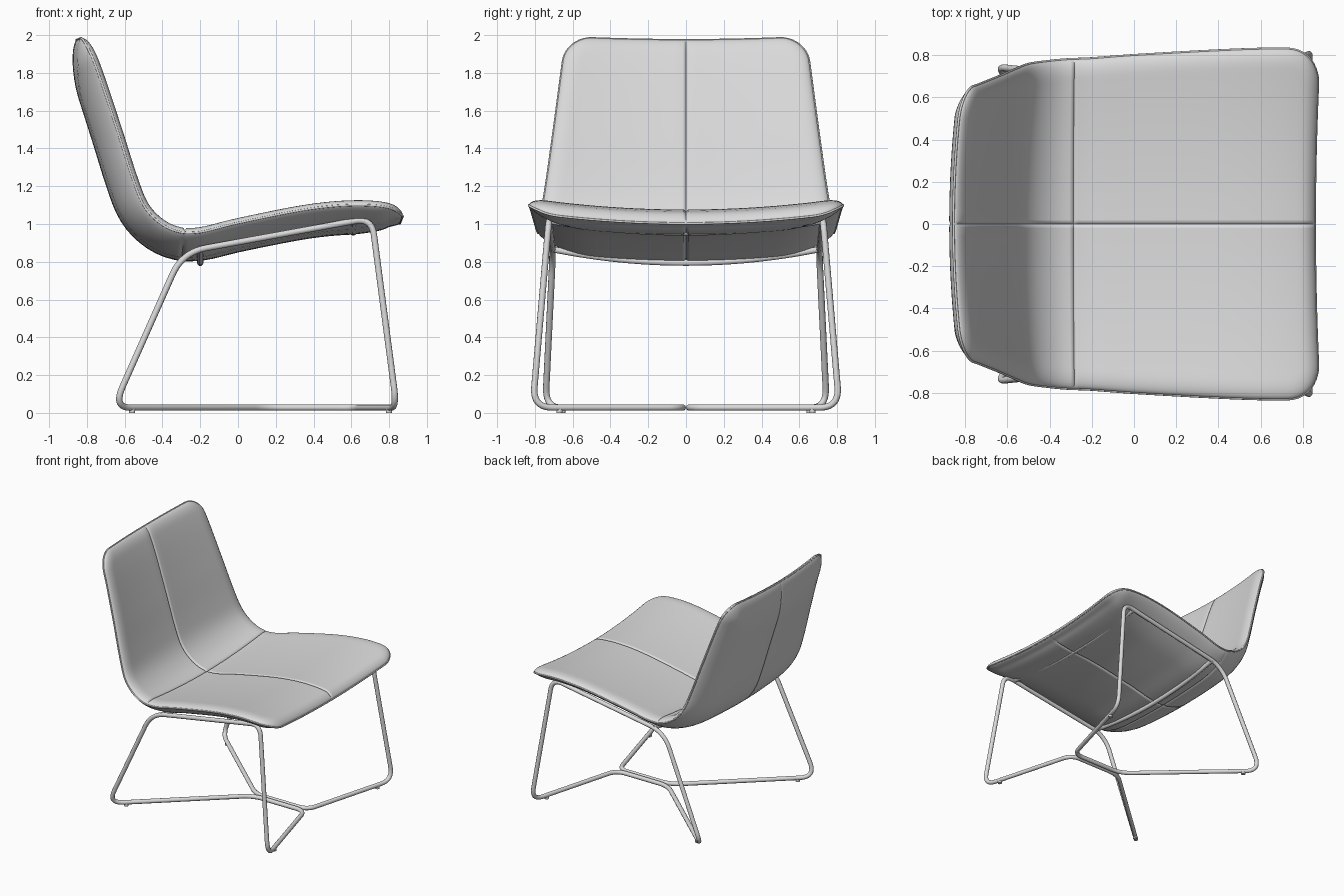
import bpy, bmesh, math
from mathutils import Vector

cube = bpy.data.objects.get("Cube")
if cube:
    bpy.data.objects.remove(cube, do_unlink=True)


def material(name, value):
    m = bpy.data.materials.new(name)
    m.use_nodes = True
    colour = (value, value, value, 1)
    m.diffuse_color = colour
    m.node_tree.nodes["Principled BSDF"].inputs["Base Color"].default_value = colour
    return m


GREY = material("light grey", 0.7)

# Side profile of the shell edge, front lip to backrest top: x, z, half width
PROFILE = [Vector(p) for p in (
    (0.88, 1.06, 0.825), (0.79, 1.09, 0.83), (0.6, 1.10, 0.83), (0.35, 1.075, 0.82),
    (0, 1.005, 0.80), (-0.2, 0.957, 0.785), (-0.32, 0.96, 0.78), (-0.42, 1.01, 0.77),
    (-0.5, 1.10, 0.758), (-0.56, 1.25, 0.735), (-0.64, 1.5, 0.70), (-0.74, 1.8, 0.66),
    (-0.815, 1.99, 0.635))]


def smooth_path(pts, steps=24):
    """Catmull-Rom curve through the points."""
    ext = [2 * pts[0] - pts[1]] + pts + [2 * pts[-1] - pts[-2]]
    out = []
    for a, b, c, d in zip(ext, ext[1:], ext[2:], ext[3:]):
        for i in range(steps):
            t = i / steps
            out.append(0.5 * (2 * b + (c - a) * t + (2 * a - 5 * b + 4 * c - d) * t ** 2
                              + (3 * b - a - 3 * c + d) * t ** 3))
    return out + [pts[-1]]


PATH = smooth_path(PROFILE)
DIST = [0.0]
for a, b in zip(PATH, PATH[1:]):
    DIST.append(DIST[-1] + (b - a).length)
LENGTH = DIST[-1]
SEAM = next(d for p, d in zip(PATH, DIST) if p.x < -0.28)


def at(s):
    s = min(max(s, 0), LENGTH)
    i = max(k for k in range(len(DIST) - 1) if DIST[k] <= s)
    return PATH[i].lerp(PATH[i + 1], (s - DIST[i]) / (DIST[i + 1] - DIST[i]))


def corner(s):
    return 0.16 if s < LENGTH / 2 else 0.14


def half_width(s):
    r, d = corner(s), min(s, LENGTH - s)
    w = at(s).z
    return w if d >= r else w - r + math.sqrt(max(0, r * r - (r - d) ** 2))


def shell_point(s, u, side):
    """side: 1 upper cushion, -1 underside, 0 the edge seam."""
    p, t = at(s), at(s + 0.03) - at(s - 0.03)
    normal = Vector((t.y, 0, -t.x)).normalized()
    y = u * half_width(s)
    r, d = corner(s), min(s, LENGTH - s)
    px, pd = abs(y) - (p.z - r), r - d
    e = r - (math.hypot(px, pd) if px > 0 and pd > 0 else max(px, pd))
    dip = (0.062 - 0.018 * s / LENGTH) * (1 - (y / p.z) ** 2)
    # pinch along the two stitched seams
    groove = 0.012 * max(max(0, 1 - abs(y) / 0.01), max(0, 1 - abs(s - SEAM) / 0.01))
    if side > 0:
        f = (1 - (1 - min(max(e, 0) / 0.09, 1)) ** 2) ** 0.5
        off = (0.036 - groove) * f
    else:
        f = (1 - (1 - min(max(e, 0) / 0.32, 1)) ** 2) ** 0.72
        off = side * (0.097 - groove) * f
    q = Vector((p.x, y, p.y)) + normal * (off - dip)
    return q


# Sample positions, denser at the rim and the seams
rim = [0.16 * (1 - math.cos(math.pi / 2 * i / 10)) for i in range(10)]
inner = [0.16 + (LENGTH - 0.32) * i / 60 for i in range(61)]
fine = [-0.02, -0.01, 0, 0.01, 0.02]
S = rim + [s for s in inner if abs(s - SEAM) > 0.025] + [SEAM + k for k in fine]
S = sorted(S + [LENGTH - d for d in rim])
half = [1 - 0.2 * (1 - math.cos(math.pi / 2 * i / 10)) for i in range(10)]
half += [0.8 - 0.07 * i for i in range(11)] + [0.026, 0.013]
U = sorted([-u for u in half] + [0] + half)

# Upholstered shell
bm = bmesh.new()
for side in (1, -1):
    grid = [[bm.verts.new(shell_point(s, u, side)) for u in U] for s in S]
    for r0, r1 in zip(grid, grid[1:]):
        for j in range(len(U) - 1):
            quad = [r0[j], r0[j + 1], r1[j + 1], r1[j]]
            bm.faces.new(quad if side < 0 else quad[::-1])
bmesh.ops.remove_doubles(bm, verts=bm.verts, dist=0.0002)
bmesh.ops.recalc_face_normals(bm, faces=bm.faces)
for f in bm.faces:
    f.smooth = True
mesh = bpy.data.meshes.new("upholstered_shell")
bm.to_mesh(mesh)
bm.free()
mesh.materials.append(GREY)
shell = bpy.data.objects.new("upholstered_shell", mesh)
bpy.context.collection.objects.link(shell)
bpy.ops.object.select_all(action="DESELECT")
bpy.context.view_layer.objects.active = shell
shell.select_set(True)
bpy.ops.object.shade_smooth_by_angle(angle=math.radians(50))


def tube(name, pts, radius, closed=False):
    cu = bpy.data.curves.new(name, "CURVE")
    cu.dimensions = "3D"
    cu.bevel_depth, cu.bevel_resolution = radius, 3
    cu.use_fill_caps = True
    sp = cu.splines.new("POLY")
    sp.points.add(len(pts) - 1)
    for sp_pt, p in zip(sp.points, pts):
        sp_pt.co = (*p, 1)
    sp.use_cyclic_u, sp.use_smooth = closed, True
    cu.materials.append(GREY)
    ob = bpy.data.objects.new(name, cu)
    bpy.context.collection.objects.link(ob)
    bpy.ops.object.select_all(action="DESELECT")
    bpy.context.view_layer.objects.active = ob
    ob.select_set(True)
    bpy.ops.object.convert(target="MESH")
    return ob


def rounded_loop(corners, steps=10):
    """Closed path with each corner (point, cut length) bent smoothly."""
    out, n = [], len(corners)
    for i, (p, cut) in enumerate(corners):
        a = p + (corners[i - 1][0] - p).normalized() * cut
        b = p + (corners[(i + 1) % n][0] - p).normalized() * cut
        for k in range(steps + 1):
            t = k / steps
            out.append(a * (1 - t) ** 2 + p * 2 * t * (1 - t) + b * t * t)
    return out


# Piping around the shell edge
edge = [shell_point(s, 1, 0) for s in S]
edge += [shell_point(LENGTH, u, 0) for u in U[-2:0:-1]]
edge += [shell_point(s, -1, 0) for s in S[::-1]]
edge += [shell_point(0, u, 0) for u in U[1:-1]]
tube("edge_piping", edge, 0.006, True)

# Bent tube side frames, meeting along the middle of the floor
for name, k in (("left", 1), ("right", -1)):
    loop = [(Vector((x, k * y, z)), cut) for x, y, z, cut in (
        (0.84, 0.812, 0.028, 0.11), (0.708, 0.725, 1.032, 0.09),
        (-0.295, 0.705, 0.85, 0.13), (-0.66, 0.745, 0.028, 0.12),
        (0.15, 0.017, 0.028, 0.09), (0.62, 0.017, 0.028, 0.08))]
    tube(name + "_side_frame", rounded_loop(loop), 0.017, True)
    # Floor glides
    for end, x, y in (("front", 0.8, 0.67), ("rear", -0.56, 0.655)):
        bpy.ops.mesh.primitive_cylinder_add(vertices=16, radius=0.016, depth=0.024,
                                            location=(x, k * y, 0.012))
        glide = bpy.context.object
        glide.name = name + "_" + end + "_glide"
        glide.data.materials.append(GREY)
        bpy.ops.object.shade_smooth_by_angle()

# Curved cross bars carrying the shell
for name, x, mid, end in (("front_cross_bar", 0.61, 0.955, 1.015),
                          ("rear_cross_bar", -0.2, 0.795, 0.868)):
    ys = [0.715 * (i / 12 - 1) for i in range(25)]
    tube(name, [(x, y, mid + (end - mid) * (y / 0.715) ** 2) for y in ys], 0.017)
